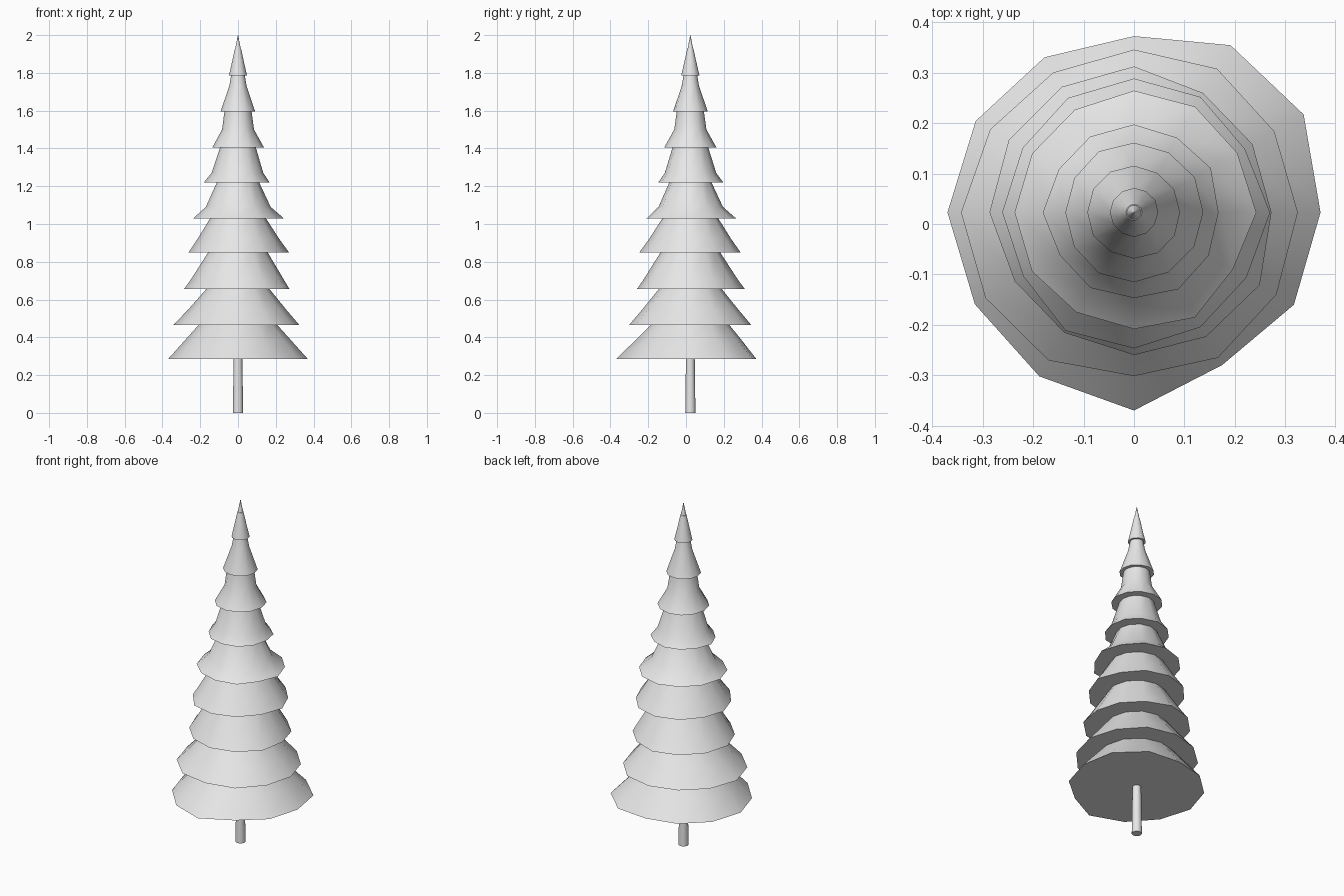
import bpy, bmesh, math, random

cube = bpy.data.objects.get("Cube")
if cube:
    bpy.data.objects.remove(cube)

random.seed(4)
AXIS_Y = 0.023
SIDES = 12

mat = bpy.data.materials.new("pale_grey")
mat.use_nodes = True
mat.diffuse_color = (0.8, 0.8, 0.8, 1)
mat.node_tree.nodes["Principled BSDF"].inputs["Base Color"].default_value = (0.8, 0.8, 0.8, 1)


def lathe(name, profile, sides, wobble):
    """Closed turned solid; wobble[ring][side] scales the radius."""
    bm = bmesh.new()
    rings = []
    for k, (r, z) in enumerate(profile):
        ring = []
        for i in range(sides):
            a = math.tau * i / sides
            s = r * wobble[k][i]
            ring.append(bm.verts.new((s * math.cos(a), AXIS_Y + s * math.sin(a), z)))
        rings.append(ring)
    for low, high in zip(rings, rings[1:]):
        for i in range(sides):
            j = (i + 1) % sides
            bm.faces.new((low[i], low[j], high[j], high[i]))
    bm.faces.new(rings[0][::-1])
    bm.faces.new(rings[-1])
    mesh = bpy.data.meshes.new(name)
    bm.to_mesh(mesh)
    bm.free()
    mesh.materials.append(mat)
    obj = bpy.data.objects.new(name, mesh)
    bpy.context.collection.objects.link(obj)
    bpy.ops.object.select_all(action="DESELECT")
    obj.select_set(True)
    bpy.context.view_layer.objects.active = obj
    bpy.ops.object.shade_smooth_by_angle(angle=math.radians(42))
    return obj


# Trunk, tapering to the tip
even = [[1] * 16] * 2
lathe("trunk", [(0.027, 0), (0.001, 2.0)], 16, even)
lathe("tree_tip", [(0.016, 1.92), (0.001, 2.0)], 16, even)

# Branch tiers: rim, shoulder and top as (radius, height)
tiers = [
    [(0.37, 0.285), (0.285, 0.38), (0.195, 0.48)],
    [(0.332, 0.465), (0.26, 0.545), (0.155, 0.67)],
    [(0.28, 0.655), (0.25, 0.70), (0.145, 0.87)],
    [(0.262, 0.85), (0.215, 0.92), (0.135, 1.05)],
    [(0.235, 1.03), (0.17, 1.09), (0.105, 1.235)],
    [(0.174, 1.22), (0.137, 1.27), (0.09, 1.42)],
    [(0.138, 1.405), (0.085, 1.50), (0.07, 1.61)],
    [(0.092, 1.595), (0.046, 1.73), (0.034, 1.80)],
    [(0.048, 1.785), (0.03, 1.865), (0.016, 1.93)],
]
# Uneven rim of the lowest tier
skirt = [1, 1.05, 1.035, 0.945, 0.96, 0.98, 1, 0.985, 1.015, 1.062, 0.945, 0.99]

for n, profile in enumerate(tiers):
    amount = 0.04 if n < 6 else 0.015
    rim = skirt if n == 0 else [random.uniform(1 - amount, 1 + amount) for _ in range(SIDES)]
    shoulder = [1 + (w - 1) * 0.6 for w in rim]
    lathe("branch_tier_%d" % (n + 1), profile, SIDES, [rim, shoulder, [1] * SIDES])
